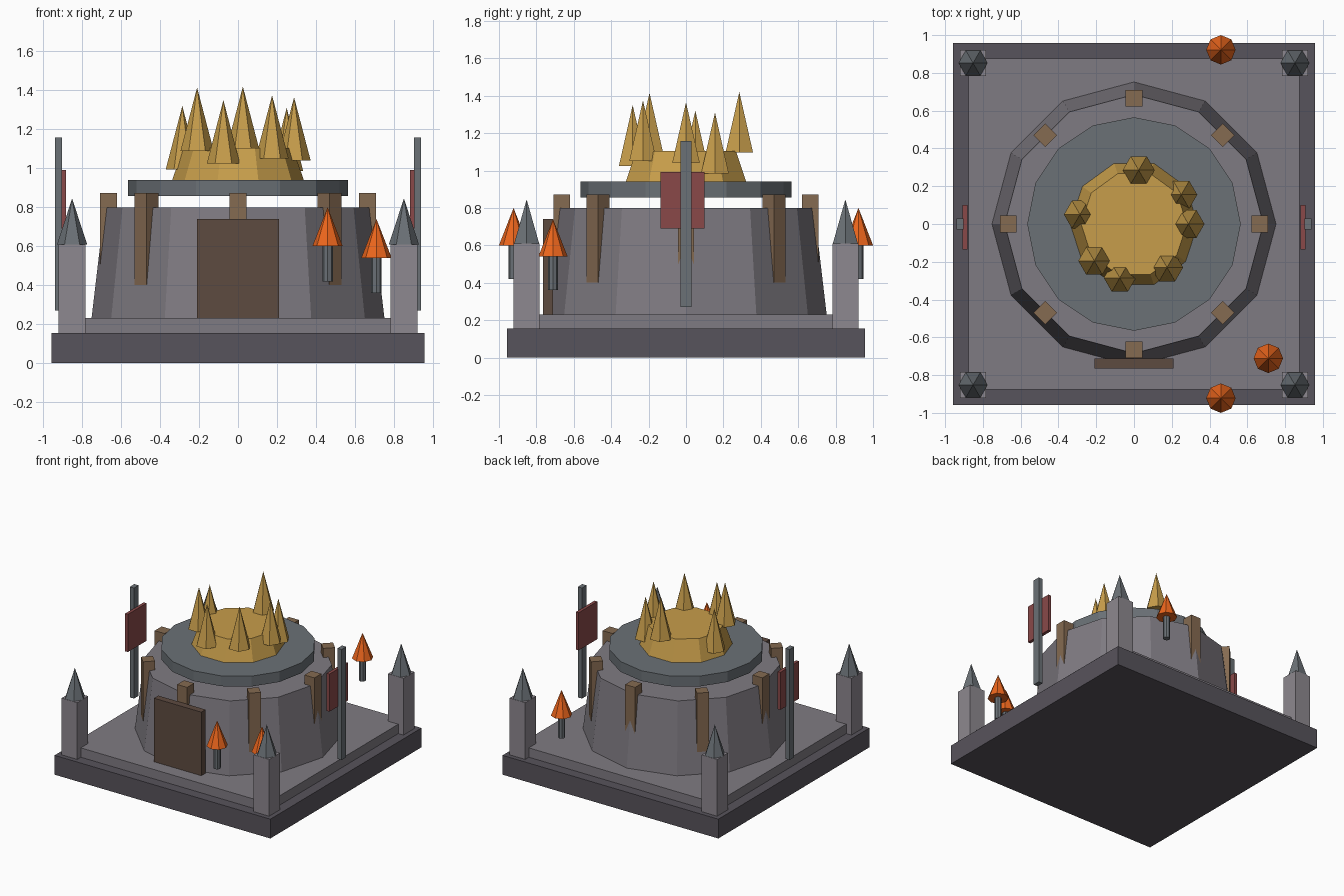
import bpy
from math import cos, sin, pi, radians

if "Cube" in bpy.data.objects:
    bpy.data.objects.remove(bpy.data.objects["Cube"])


def material(name, r, g, b):
    m = bpy.data.materials.new(name)
    m.diffuse_color = [(c / 255) ** 2.2 for c in (r, g, b)] + [1]
    m.use_nodes = True
    m.node_tree.nodes["Principled BSDF"].inputs["Base Color"].default_value = m.diffuse_color
    return m


DARK = material("dark_stone", 88, 84, 92)
STONE = material("stone", 126, 122, 129)
PALE = material("pale_stone", 140, 135, 142)
METAL = material("metal", 106, 112, 117)
GOLD = material("gold", 198, 156, 76)
WOOD = material("wood", 132, 106, 82)
DOOR = material("door_wood", 94, 76, 66)
RED = material("banner_red", 136, 74, 74)
FLAME = material("flame_orange", 236, 102, 34)


def add(name, verts, faces, mat):
    me = bpy.data.meshes.new(name)
    me.from_pydata(verts, [], faces)
    me.materials.append(mat)
    ob = bpy.data.objects.new(name, me)
    bpy.context.collection.objects.link(ob)
    return ob


def frustum(name, n, r0, r1, z0, z1, mat, x=0, y=0):
    """Upright n-sided prism, frustum or (r1 = 0) cone with a corner on +x."""
    def ring(r, z):
        return [(x + r * cos(2 * pi * i / n), y + r * sin(2 * pi * i / n), z) for i in range(n)]
    verts = ring(r0, z0)
    faces = [list(range(n))[::-1]]
    if r1 == 0:
        verts.append((x, y, z1))
        faces += [(i, (i + 1) % n, n) for i in range(n)]
    else:
        verts += ring(r1, z1)
        faces += [(i, (i + 1) % n, n + (i + 1) % n, n + i) for i in range(n)]
        faces.append(list(range(n, 2 * n)))
    return add(name, verts, faces, mat)


def box(name, cx, cy, sx, sy, z0, z1, mat, angle=0):
    """Box given by centre, plan size and height range."""
    corners = [(-sx / 2, -sy / 2), (sx / 2, -sy / 2), (sx / 2, sy / 2), (-sx / 2, sy / 2)]
    verts = [(x, y, z) for z in (z0, z1) for x, y in corners]
    faces = [(3, 2, 1, 0), (4, 5, 6, 7)]
    faces += [(i, (i + 1) % 4, 4 + (i + 1) % 4, 4 + i) for i in range(4)]
    ob = add(name, verts, faces, mat)
    ob.location = (cx, cy, 0)
    ob.rotation_euler.z = angle
    return ob


# Stepped square base
box("base", 0, 0, 1.916, 1.916, 0, 0.155, DARK)
box("base_step", 0, 0, 1.75, 1.75, 0.155, 0.23, STONE)

# Round keep, floating roof disc and gold mound
frustum("keep_wall", 12, 0.752, 0.685, 0.23, 0.80, STONE)
frustum("roof_disc", 16, 0.565, 0.565, 0.857, 0.94, METAL)
frustum("gold_mound", 10, 0.338, 0.28, 0.94, 1.105, GOLD)

# Gold spikes around the mound: x, y, base height
spikes = [(0.025, 0.285, 1.095), (0.25, 0.155, 0.985), (0.288, 0.0, 1.04),
          (0.175, -0.23, 1.05), (-0.075, -0.285, 1.025), (-0.21, -0.195, 1.09),
          (-0.286, 0.05, 0.995)]
for i, (x, y, z) in enumerate(spikes):
    frustum(f"gold_spike_{i}", 6, 0.085, 0, z, z + 0.325, GOLD, x, y)

# Wooden ribs around the wall
for i in range(8):
    a = radians(45 * i)
    box(f"wall_rib_{i}", 0.665 * cos(a), 0.665 * sin(a), 0.088, 0.088, 0.40, 0.873, WOOD, a)

# Door
box("door", 0, -0.738, 0.42, 0.054, 0.23, 0.74, DOOR)

# Corner posts with pointed caps, and side banners
for sx in (-1, 1):
    for sy in (-1, 1):
        box("corner_post", sx * 0.852, sy * 0.852, 0.138, 0.138, 0.155, 0.61, PALE)
        frustum("corner_cap", 6, 0.077, 0, 0.61, 0.845, METAL, sx * 0.852, sy * 0.852)
    box("banner_pole", sx * 0.922, 0, 0.037, 0.058, 0.27, 1.157, METAL)
    box("banner", sx * 0.895, -0.018, 0.025, 0.236, 0.69, 0.992, RED)

# Torches
for x, y, z in [(0.46, 0.922, 0.42), (0.46, -0.922, 0.42), (0.711, -0.711, 0.36)]:
    frustum("torch_handle", 8, 0.027, 0.027, z, z + 0.18, METAL, x, y)
    frustum("torch_flame", 8, 0.078, 0, z + 0.18, z + 0.38, FLAME, x, y)
